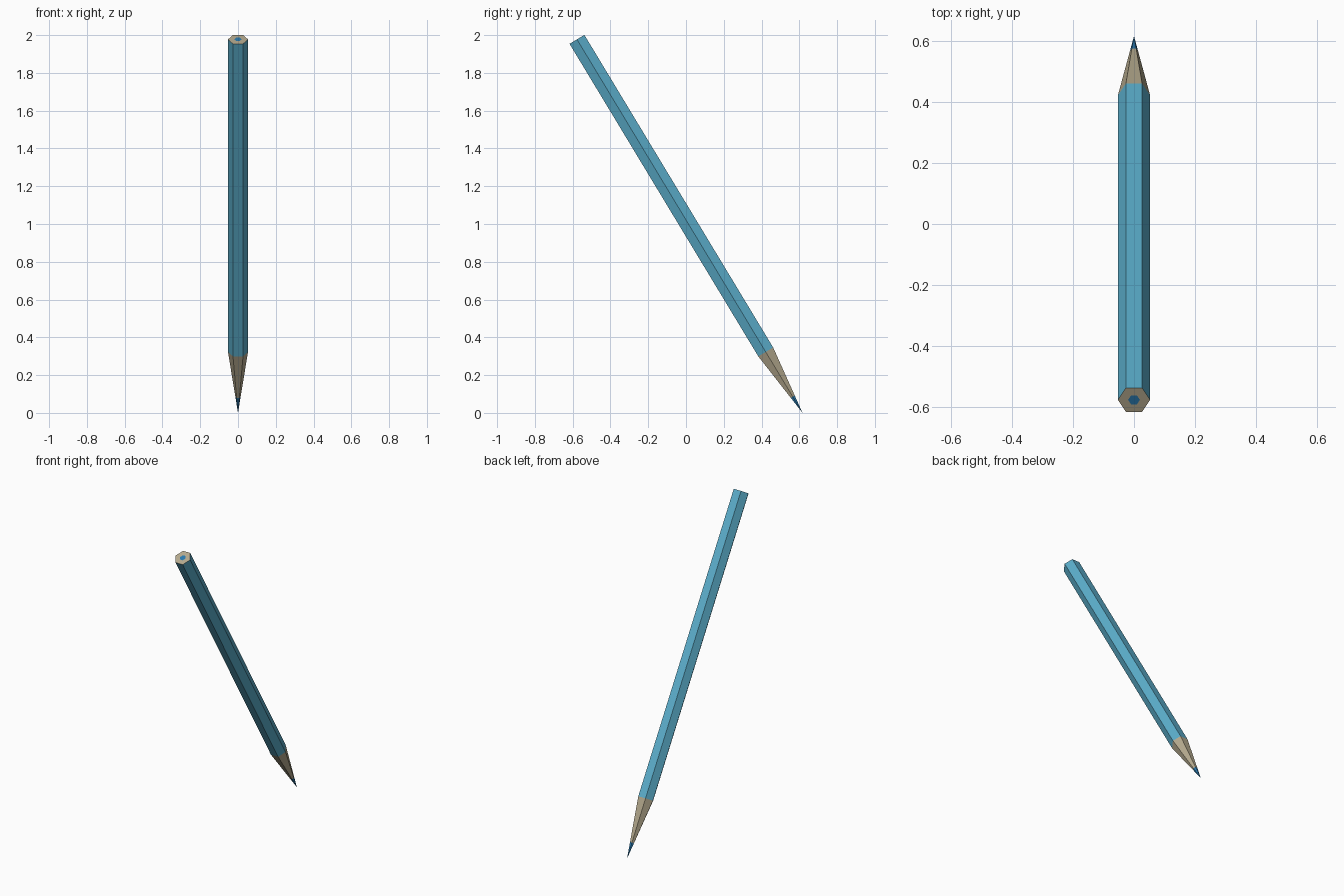
import bpy, bmesh, math
from mathutils import Matrix

if "Cube" in bpy.data.objects:
    bpy.data.objects.remove(bpy.data.objects["Cube"])

SIDES = 6
R = 0.053                     # hexagon corner radius
L, TAPER, POINT = 2.31, 0.377, 0.10   # distances measured from the tip
TILT = math.radians(31.13)
POSE = Matrix.Translation((0, 0.617, 0)) @ Matrix.Rotation(TILT, 4, 'X')


def material(name, rgb):
    m = bpy.data.materials.new(name)
    m.diffuse_color = (*rgb, 1)
    m.use_nodes = True
    m.node_tree.nodes["Principled BSDF"].inputs["Base Color"].default_value = m.diffuse_color
    return m


paint = material("blue paint", (0.107, 0.43, 0.61))
wood = material("bare wood", (0.46, 0.40, 0.27))
lead = material("blue lead", (0.023, 0.19, 0.42))


def hex_shell(name, mat, rings, sides=SIDES):
    """Skin a chain of (radius, height) rings; radius 0 is a single point."""
    bm = bmesh.new()
    loops = []
    for r, z in rings:
        n = sides if r else 1
        loops.append([bm.verts.new((r * math.cos(math.tau * i / sides),
                                    r * math.sin(math.tau * i / sides), z))
                      for i in range(n)])
    for a, b in zip(loops, loops[1:]):
        for i in range(sides):
            j = (i + 1) % sides
            quad = [a[i % len(a)], a[j % len(a)], b[j % len(b)], b[i % len(b)]]
            bm.faces.new(list(dict.fromkeys(quad)))
    me = bpy.data.meshes.new(name)
    bm.to_mesh(me)
    bm.free()
    me.transform(POSE)
    me.materials.append(mat)
    ob = bpy.data.objects.new(name, me)
    bpy.context.collection.objects.link(ob)
    return ob


core = R * 0.37
# Sharpened end, from the tip upwards
hex_shell("lead_point", lead, [(0, 0), (R * POINT / TAPER, POINT)])
hex_shell("sharpened_wood", wood, [(R * POINT / TAPER, POINT), (R, TAPER)])
# Painted barrel
hex_shell("painted_barrel", paint, [(R, TAPER), (R, L)])
# Flat back end: wood ring around the lead core
hex_shell("wood_end", wood, [(R, L), (core, L)])
hex_shell("lead_end", lead, [(core, L), (0, L)])
